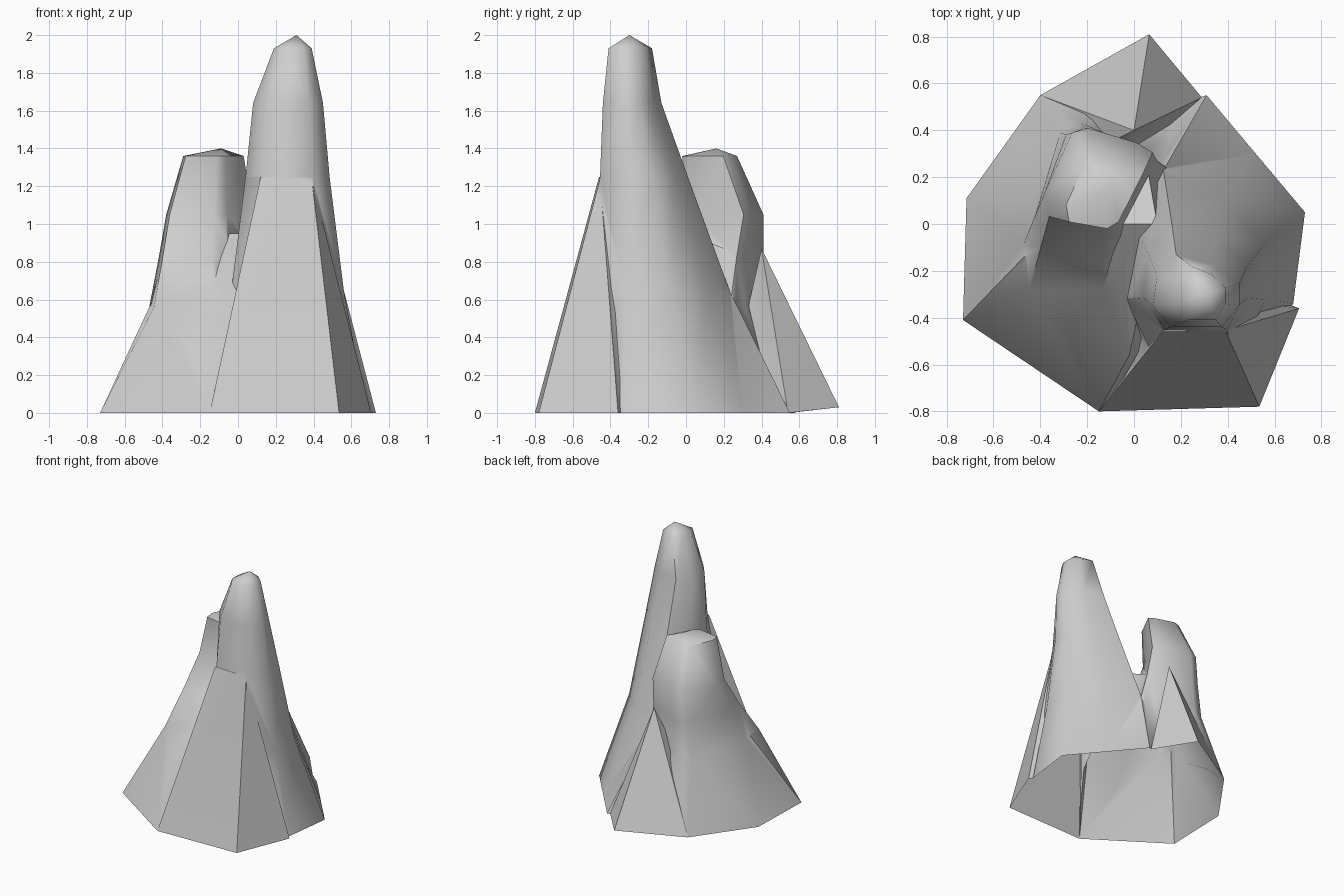
import bpy
import bmesh
import math

if "Cube" in bpy.data.objects:
    bpy.data.objects.remove(bpy.data.objects["Cube"], do_unlink=True)

stone = bpy.data.materials.new("grey_stone")
stone.use_nodes = True
GREY = (0.62, 0.62, 0.62, 1)
stone.diffuse_color = GREY
stone.node_tree.nodes["Principled BSDF"].inputs["Base Color"].default_value = GREY


def finish(name, bm):
    bmesh.ops.triangulate(bm, faces=bm.faces)
    bmesh.ops.recalc_face_normals(bm, faces=bm.faces)
    mesh = bpy.data.meshes.new(name)
    bm.to_mesh(mesh)
    bm.free()
    mesh.materials.append(stone)
    obj = bpy.data.objects.new(name, mesh)
    bpy.context.collection.objects.link(obj)
    return obj


def peak(name, tip, section, levels, foot):
    """Loft a unit section through (z, x0, x1, y0, y1) boxes, from tip to foot."""
    bm = bmesh.new()
    rings = [[bm.verts.new((x0 + u * (x1 - x0), y0 + v * (y1 - y0), z))
              for u, v in section] for z, x0, x1, y0, y1 in levels]
    rings.append([bm.verts.new((x, y, 0)) for x, y in foot])
    top = bm.verts.new(tip)
    n = len(section)
    for i in range(n):
        j = (i + 1) % n
        bm.faces.new((top, rings[0][i], rings[0][j]))
        for a, b in zip(rings, rings[1:]):
            bm.faces.new((a[i], b[i], b[j], a[j]))
    bm.faces.new(rings[-1])
    return finish(name, bm)


def hull(name, points):
    """Wedge of rock: the hull of a few corners."""
    bm = bmesh.new()
    for p in points:
        bm.verts.new(p)
    bmesh.ops.convex_hull(bm, input=bm.verts)
    return finish(name, bm)


# Tall peak, with a ridge running down its back
rock = peak("rock", (.31, -.3, 2),
            [(1, .6), (.7, .85), (.27, 1), (.05, .7),
             (0, .3), (.2, 0), (.8, 0), (1, .3)],
            [(1.93, .19, .39, -.41, -.18),
             (1.64, .08, .45, -.44, -.13),
             (1.25, .04, .485, -.455, .01),
             (0.65, -.035, .56, -.56, .23)],
            [(.73, .05), (.52, .3), (.31, .55), (0, .45),
             (-.1, -.3), (-.1, -.7), (.46, -.62), (.68, -.34)])

# Short peak, turned slightly, with its broad left flank
short_peak = peak("short_peak", (-.09, .16, 1.4),
                  [(1, .75), (.85, .85), (.4, 1), (.25, .95),
                   (0, .35), (.04, .1), (.55, 0), (.7, .1)],
                  [(1.36, -.29, .03, -.02, .27),
                   (1.05, -.38, .08, -.01, .41),
                   (0.82, -.42, .1, -.16, .41),
                   (0.56, -.47, .15, -.36, .43)],
                  [(.3, .45), (.1, .52), (-.2, .58), (-.4, .55),
                   (-.715, .11), (-.73, -.41), (-.15, -.8), (.1, -.6)])

# Saddle filling the gap between the peaks and sloping to the front left
saddle = hull("saddle", [(-.73, -.41, 0), (-.15, -.8, 0), (-.47, -.14, .56),
                         (-.02, -.56, .5), (-.03, -.32, .68), (-.06, 0, .95),
                         (.1, 0, .95), (.05, .28, .84), (.2, .2, 0),
                         (.2, -.5, 0), (-.4, .3, 0)])

# Front buttress and the angular spur at the back
front_spur = hull("front_spur", [(.39, -.455, 1.24), (.12, -.46, 1.25),
                                 (-.15, -.8, 0), (.02, -.77, 0),
                                 (.535, -.78, 0), (.705, -.36, 0),
                                 (.3, -.2, 0), (.25, -.3, 1.2)])
back_spur = hull("back_spur", [(0, .4, .87), (-.4, .55, 0), (.065, .81, .03),
                               (.29, .54, 0), (0, .2, 0), (-.2, .3, .4)])

# Merge everything into one skin
bpy.ops.object.select_all(action="DESELECT")
rock.select_set(True)
bpy.context.view_layer.objects.active = rock
for part in (short_peak, saddle, front_spur, back_spur):
    union = rock.modifiers.new("union", "BOOLEAN")
    union.operation = "UNION"
    union.solver = "EXACT"
    union.object = part
    bpy.ops.object.modifier_apply(modifier=union.name)
    bpy.data.objects.remove(part, do_unlink=True)

# Open underside
bm = bmesh.new()
bm.from_mesh(rock.data)
bm.normal_update()
under = [f for f in bm.faces
         if f.normal.z < -0.8 and f.calc_center_median().z < 0.05]
bmesh.ops.delete(bm, geom=under, context="FACES")
bm.to_mesh(rock.data)
bm.free()
bpy.ops.object.shade_smooth_by_angle(angle=math.radians(55))
